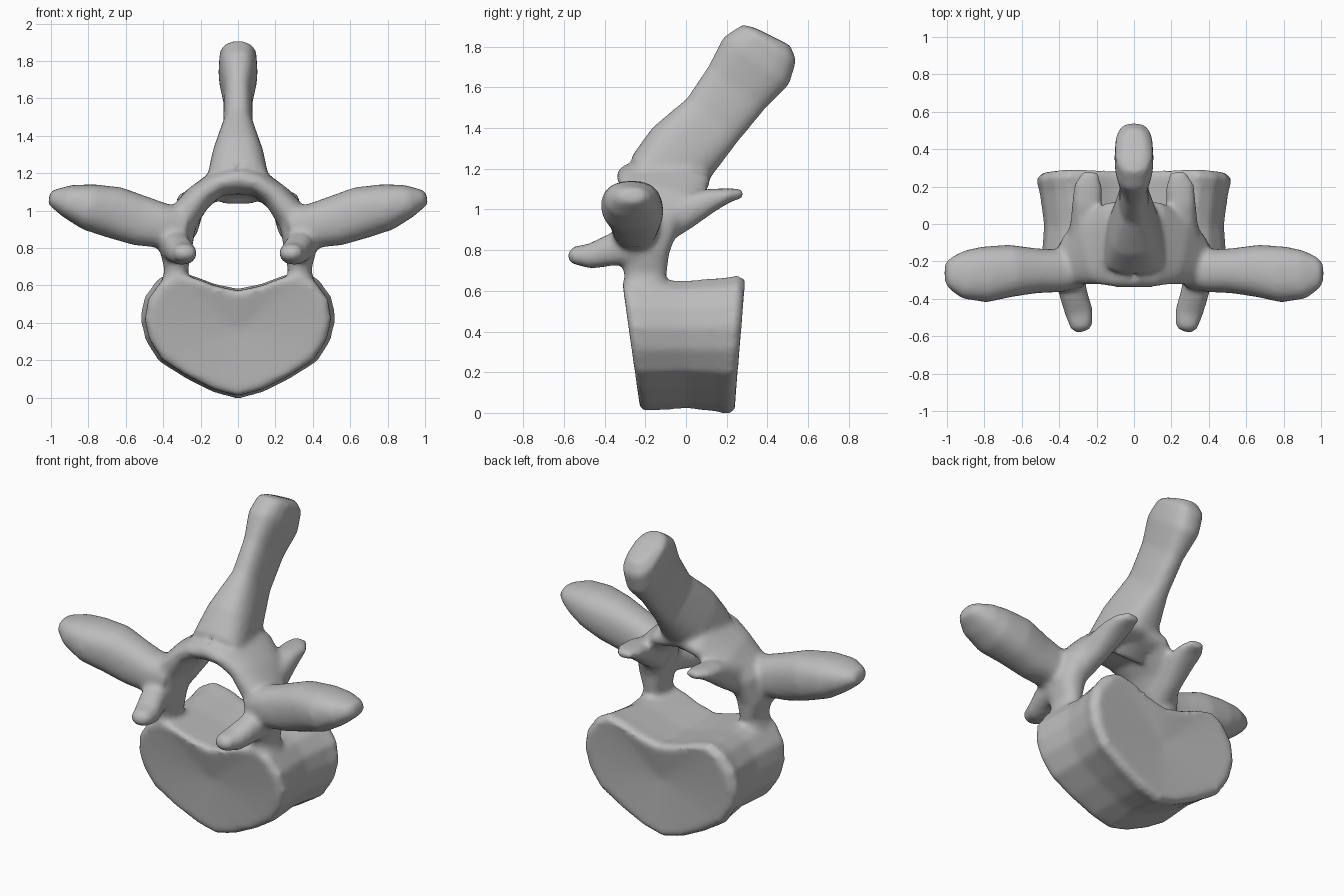
import bpy
import bmesh
from math import cos, sin, pi, copysign
from mathutils import Vector

if "Cube" in bpy.data.objects:
    bpy.data.objects.remove(bpy.data.objects["Cube"])

SIDES = 20
X_AXIS, Y_AXIS = Vector((1, 0, 0)), Vector((0, 1, 0))
bm = bmesh.new()


def skin(rings, first_cap=None, last_cap=None):
    """Bridge rings of points into a closed shell, fanning each end to a cap point."""
    loops = [[bm.verts.new(p) for p in ring] for ring in rings]
    count = len(loops[0])
    faces = []
    for a, b in zip(loops, loops[1:]):
        for i in range(count):
            j = (i + 1) % count
            faces.append(bm.faces.new((a[i], a[j], b[j], b[i])))
    for loop, cap in ((loops[0], first_cap), (loops[-1], last_cap)):
        middle = cap or sum((v.co for v in loop), Vector()) / count
        tip = bm.verts.new(middle)
        for i in range(count):
            faces.append(bm.faces.new((loop[i], loop[(i + 1) % count], tip)))
    bmesh.ops.recalc_face_normals(bm, faces=faces)


def rounded(value, power):
    return copysign(abs(value) ** power, value)


def tube(path, wide_axis, power=0.85, side=1):
    """Tube along (x, y, z, half width, half thickness) stations."""
    centres = [Vector((side * p[0], p[1], p[2])) for p in path]
    rings = []
    for i, station in enumerate(path):
        before, after = centres[max(i - 1, 0)], centres[min(i + 1, len(path) - 1)]
        tangent = (after - before).normalized()
        u = (wide_axis - tangent * wide_axis.dot(tangent)).normalized()
        v = tangent.cross(u)
        ring = []
        for k in range(SIDES):
            angle = 2 * pi * k / SIDES
            ring.append(centres[i]
                        + u * station[3] * rounded(cos(angle), power)
                        + v * station[4] * rounded(sin(angle), power))
        rings.append(ring)
    skin(rings)


# Vertebral body: heart-shaped outline lofted from front to back
half_outline = [(.13, .04), (.27, .11), (.41, .2), (.48, .31), (.505, .42),
                (.485, .53), (.42, .62), (.34, .665), (.24, .645), (.12, .6)]
outline = ([(0, .005)] + half_outline + [(0, .575)]
           + [(-x, z) for x, z in reversed(half_outline)])
middle_z = .36


def body_ring(depth, scale):
    ring = []
    for x, z in outline:
        z = middle_z + (z - middle_z) * scale
        front, back = -.225 - .14 * z, .24 + .08 * z
        ring.append(Vector((x * scale, front + (back - front) * depth, z)))
    return ring


stations = [(0, .93), (.04, .99), (.2, .98), (.5, .955), (.8, 1), (.94, 1.04), (1, .97)]
skin([body_ring(d, s) for d, s in stations],
     Vector((0, -.25, middle_z)), Vector((0, .24, middle_z)))

# Spinous process: long blade sloping up and back
tube([(0, -.16, 1.14, .17, .16), (0, -.03, 1.27, .14, .19), (0, .13, 1.44, .08, .165),
      (0, .25, 1.6, .077, .175), (0, .345, 1.73, .105, .2),
      (0, .41, 1.82, .1, .16), (0, .425, 1.85, .06, .1)], X_AXIS, .75)

for side in (1, -1):
    # Pedicle and lamina: the arch around the canal
    tube([(.34, -.2, .55, .1, .09), (.33, -.2, .68, .105, .062), (.335, -.2, .8, .12, .09),
          (.31, -.18, .94, .15, .09), (.22, -.13, 1.06, .2, .075),
          (.12, -.11, 1.14, .23, .07), (0, -.11, 1.17, .23, .085)], Y_AXIS, .85, side)

    # Transverse process: club-shaped arm
    tube([(.28, -.24, .91, .1, .1), (.4, -.25, .92, .115, .12), (.52, -.25, .945, .12, .135),
          (.66, -.25, .99, .14, .14), (.8, -.27, 1.02, .15, .125),
          (.91, -.27, 1.05, .13, .09), (.985, -.26, 1.065, .085, .05),
          (1.01, -.26, 1.07, .05, .035)], Y_AXIS, .85, side)

    # Front articular process: short blunt prong
    tube([(.35, -.24, .83, .08, .1), (.325, -.37, .8, .075, .078),
          (.295, -.47, .77, .075, .062), (.28, -.55, .775, .06, .045),
          (.275, -.575, .78, .035, .025)], X_AXIS, .85, side)

    # Rear articular process: thin shelf tapering backwards
    tube([(.29, -.14, .93, .08, .11), (.265, 0, .99, .075, .085),
          (.25, .12, 1.045, .08, .06), (.245, .21, 1.07, .075, .035),
          (.23, .28, 1.08, .04, .022)], X_AXIS, .85, side)

mesh = bpy.data.meshes.new("vertebra")
bm.to_mesh(mesh)
bm.free()
vertebra = bpy.data.objects.new("vertebra", mesh)
bpy.context.collection.objects.link(vertebra)

# Fuse the parts into one bone and soften the joins
fuse = vertebra.modifiers.new("fuse", 'REMESH')
fuse.mode = 'VOXEL'
fuse.voxel_size = 0.016
fuse.use_smooth_shade = True
soften = vertebra.modifiers.new("soften", 'SMOOTH')
soften.factor = 0.5
soften.iterations = 8

# Plain grey bone colour
grey = bpy.data.materials.new("bone grey")
grey.use_nodes = True
colour = (0.5, 0.5, 0.5, 1)
grey.diffuse_color = colour
grey.node_tree.nodes["Principled BSDF"].inputs["Base Color"].default_value = colour
mesh.materials.append(grey)

bpy.context.view_layer.objects.active = vertebra
vertebra.select_set(True)
bpy.ops.object.shade_smooth()
